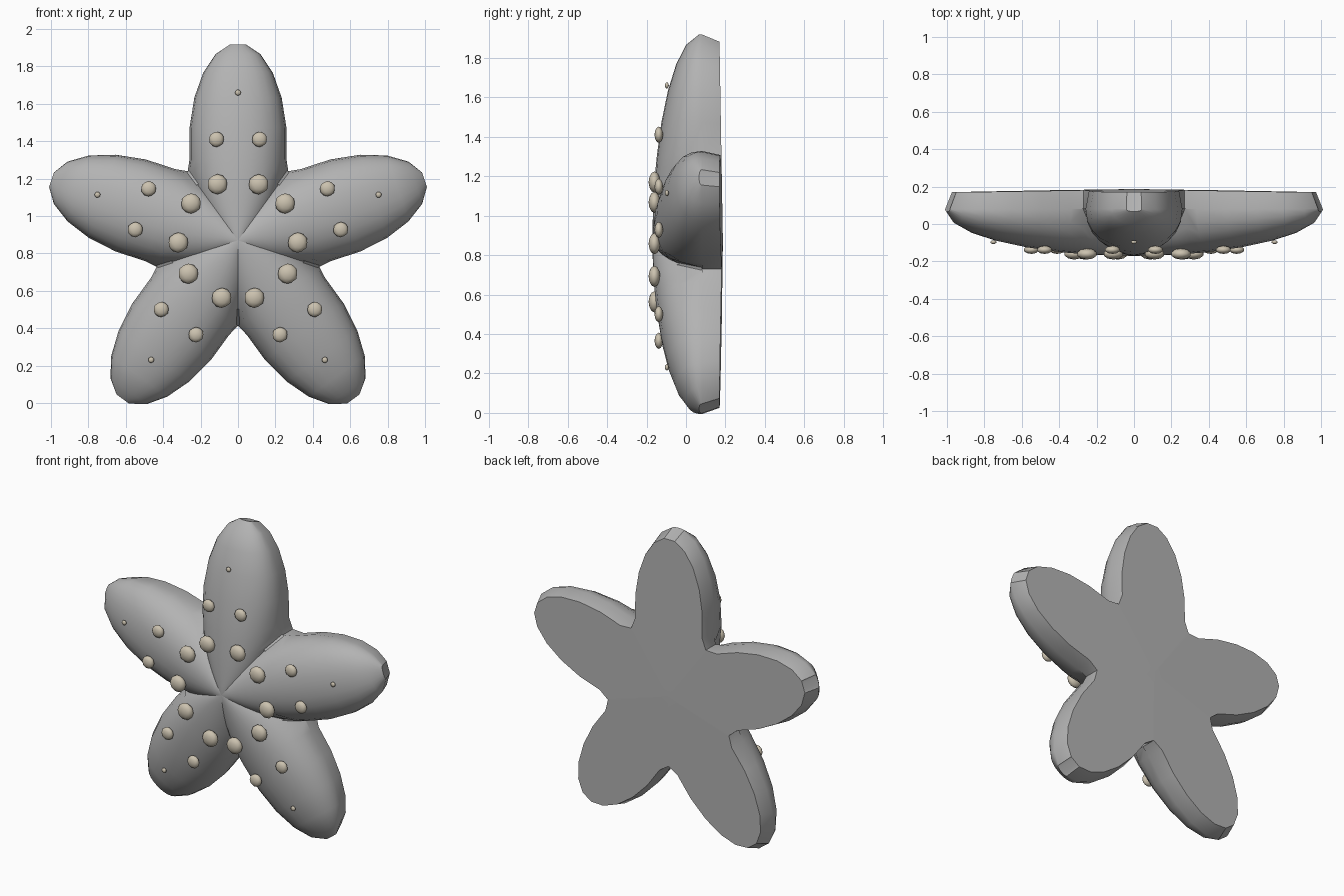
import bpy, bmesh, math
from mathutils import Matrix, Vector

cube = bpy.data.objects.get("Cube")
if cube:
    bpy.data.objects.remove(cube, do_unlink=True)

CENTRE_Z, ARMS = 0.87, 5
REACH, MID, LENGTH, WIDTH = 1.05, 0.52, 0.535, 0.262
RIM_Y, DEPTH, INSET = 0.08, 0.25, 0.93
WEDGE = math.tan(math.pi / ARMS)
NOTCH = 0.37


def material(name, colour):
    mat = bpy.data.materials.new(name)
    mat.use_nodes = True
    mat.diffuse_color = (*colour, 1)
    bsdf = mat.node_tree.nodes["Principled BSDF"]
    bsdf.inputs["Base Color"].default_value = (*colour, 1)
    bsdf.inputs["Roughness"].default_value = 0.7
    return mat


def finish(name, bm, mat, angle):
    mesh = bpy.data.meshes.new(name)
    bm.to_mesh(mesh)
    bm.free()
    mesh.materials.append(mat)
    obj = bpy.data.objects.new(name, mesh)
    bpy.context.collection.objects.link(obj)
    bpy.ops.object.select_all(action='DESELECT')
    obj.select_set(True)
    bpy.context.view_layer.objects.active = obj
    bpy.ops.object.shade_smooth_by_angle(angle=math.radians(angle))
    return obj


def place(arm, along, side, y):
    """Point in an arm's own frame to the model's frame."""
    a = arm * math.tau / ARMS
    return Vector((along * math.sin(a) + side * math.cos(a), y,
                   CENTRE_Z + along * math.cos(a) - side * math.sin(a)))


def half_width(s):
    return WIDTH * math.sqrt(max(0.01, 1 - ((s - MID) / LENGTH) ** 2))


def front_y(s, side):
    """Domed front, deepest at the body centre and rounded across each arm."""
    t = min(1, abs(side) / half_width(s))
    dome = math.sqrt(max(0, 1 - (s / REACH) ** 2))
    return RIM_Y - DEPTH * dome * (1 - t ** 2.2) ** (1 / 2.2)


# Body: five arms, each lofted from the centre to the tip
stations = [0, 0.06, 0.12, 0.18, 0.24, 0.3, NOTCH]
stations += [MID + LENGTH * math.cos(math.radians(p)) for p in range(99, 0, -18)]
start = stations.index(NOTCH)
columns = [math.sin(math.radians(d)) for d in range(-90, 91, 15)]
last = len(columns) - 1

bm = bmesh.new()
for arm in range(ARMS):
    front, back = [], []
    for i, s in enumerate(stations):
        half = s * WEDGE if i <= start else half_width(s)
        front.append([bm.verts.new(place(arm, s, k * half, RIM_Y if abs(k) == 1 and i > start
                                         else front_y(s, k * half))) for k in columns])
        sb, hb = (s, half) if i <= start else (MID + (s - MID) * INSET, half * INSET)
        back.append([bm.verts.new(place(arm, sb, k * hb, 0.187 - 0.017 * sb)) for k in columns])
    for i in range(len(stations) - 1):
        for j in range(last):
            for grid in (front, back):
                bm.faces.new((grid[i][j], grid[i + 1][j], grid[i + 1][j + 1], grid[i][j + 1]))
        if i >= start:
            for j in (0, last):
                bm.faces.new((front[i][j], front[i + 1][j], back[i + 1][j], back[i][j]))
    for j in range(last):
        bm.faces.new((front[-1][j], front[-1][j + 1], back[-1][j + 1], back[-1][j]))
bmesh.ops.remove_doubles(bm, verts=bm.verts, dist=0.0005)
bmesh.ops.recalc_face_normals(bm, faces=bm.faces)
finish("starfish_body", bm, material("body grey", (0.45, 0.45, 0.45)), 30)

# Bumps: two pairs and a small tip bump on every arm
bumps = [(0.3, 0.11, -0.16, 0.054, 0.03), (0.54, 0.115, -0.138, 0.041, 0.022),
         (0.79, 0, -0.097, 0.016, 0.01)]
bm = bmesh.new()
for arm in range(ARMS):
    for along, side, y, radius, thick in bumps:
        for sign in ((-1, 1) if side else (1,)):
            matrix = (Matrix.Translation(place(arm, along, sign * side, y))
                      @ Matrix.Diagonal((radius, thick, radius, 1)))
            bmesh.ops.create_icosphere(bm, subdivisions=2, radius=1, matrix=matrix)
finish("bumps", bm, material("bump beige", (0.6, 0.54, 0.43)), 60)
